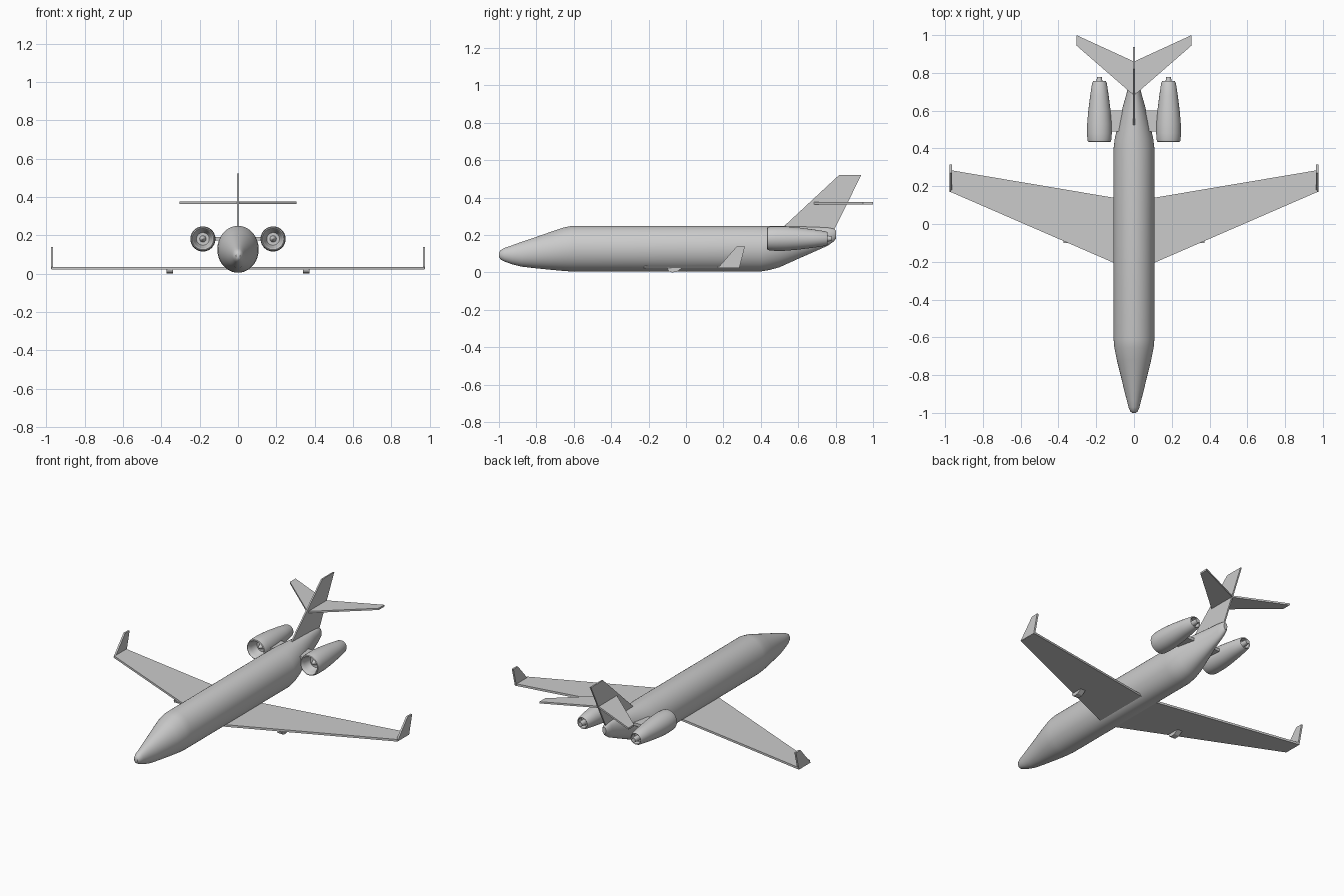
import bpy, bmesh, math
from mathutils import Vector


def finish(name, bm, mirror=False, smooth=True):
    bmesh.ops.remove_doubles(bm, verts=bm.verts, dist=1e-5)
    bmesh.ops.recalc_face_normals(bm, faces=bm.faces)
    me = bpy.data.meshes.new(name)
    bm.to_mesh(me)
    bm.free()
    ob = bpy.data.objects.new(name, me)
    bpy.context.collection.objects.link(ob)
    if mirror:
        ob.modifiers.new("Mirror", 'MIRROR').use_mirror_merge = False
    if smooth:
        bpy.ops.object.select_all(action='DESELECT')
        ob.select_set(True)
        bpy.context.view_layer.objects.active = ob
        bpy.ops.object.shade_smooth_by_angle(angle=math.radians(35))
    return ob


def loft(name, stations, seg=48, mirror=False):
    """Ellipse sections along y: (y, centre x, half width, z bottom, z top)."""
    bm = bmesh.new()
    rings = []
    for y, cx, w, lo, hi in stations:
        cz, h = (lo + hi) / 2, (hi - lo) / 2
        rings.append([bm.verts.new((cx + w * math.cos(a), y, cz + h * math.sin(a)))
                      for a in (2 * math.pi * i / seg for i in range(seg))])
    for a, b in zip(rings, rings[1:]):
        for i in range(seg):
            j = (i + 1) % seg
            bm.faces.new((a[i], a[j], b[j], b[i]))
    bm.faces.new(rings[0])
    bm.faces.new(rings[-1])
    return finish(name, bm, mirror)


def plate(name, points, thickness, mirror=False):
    """Flat panel from an outline, thickened along its own normal axis."""
    bm = bmesh.new()
    face = bm.faces.new([bm.verts.new(p) for p in points])
    face.normal_update()
    n = face.normal.copy()
    bmesh.ops.translate(bm, verts=bm.verts, vec=-n * thickness / 2)
    ext = bmesh.ops.extrude_face_region(bm, geom=[face], use_keep_orig=True)
    top = [v for v in ext['geom'] if isinstance(v, bmesh.types.BMVert)]
    bmesh.ops.translate(bm, verts=top, vec=n * thickness)
    return finish(name, bm, mirror, smooth=False)


# Fuselage with pointed nose and upswept tail
loft("fuselage", [
    (-1.00, 0, 0.010, 0.083, 0.105), (-0.992, 0, 0.020, 0.070, 0.119),
    (-0.97, 0, 0.029, 0.058, 0.131), (-0.93, 0, 0.039, 0.044, 0.145),
    (-0.88, 0, 0.052, 0.031, 0.163), (-0.80, 0, 0.071, 0.022, 0.190),
    (-0.72, 0, 0.091, 0.014, 0.218), (-0.655, 0, 0.104, 0.008, 0.240),
    (-0.61, 0, 0.108, 0.005, 0.249), (0.40, 0, 0.108, 0.005, 0.249),
    (0.45, 0, 0.102, 0.014, 0.249), (0.50, 0, 0.091, 0.028, 0.248),
    (0.60, 0, 0.065, 0.073, 0.246), (0.70, 0, 0.037, 0.117, 0.243),
    (0.76, 0, 0.026, 0.144, 0.240), (0.79, 0, 0.020, 0.166, 0.234),
    (0.802, 0, 0.012, 0.180, 0.224)])

# Swept wings, upturned winglets and small under-wing fairings
plate("wing", [(0, -0.252, 0.029), (0.972, 0.17, 0.029),
               (0.972, 0.285, 0.029), (0, 0.121, 0.029)], 0.013, True)
plate("winglet", [(0.97, 0.17, 0.023), (0.97, 0.285, 0.023),
                  (0.97, 0.315, 0.138), (0.97, 0.27, 0.138)], 0.011, True)
plate("wing_fairing", [(0.355, -0.10, 0.024), (0.355, -0.095, 0.008),
                       (0.355, -0.075, 0.0), (0.355, -0.05, 0.003),
                       (0.355, -0.02, 0.024)], 0.034, True)

# Tail fin and swept tailplane
plate("tail_fin", [(0, 0.50, 0.225), (0, 0.525, 0.248), (0, 0.82, 0.522),
                   (0, 0.938, 0.522), (0, 0.785, 0.215)], 0.009)
plate("tailplane", [(0, 0.68, 0.37), (0.305, 0.945, 0.37), (0.305, 1.0, 0.37),
                    (0, 0.86, 0.37), (-0.305, 1.0, 0.37), (-0.305, 0.945, 0.37)], 0.011)

# Engines: intake spinner, fan face, nacelle shell and exhaust in one profile
EX, EZ = 0.183, 0.181
profile = [(0.462, 0.001), (0.475, 0.010), (0.495, 0.017), (0.495, 0.033),
           (0.480, 0.040), (0.455, 0.046), (0.440, 0.051), (0.434, 0.056),
           (0.437, 0.061), (0.450, 0.064), (0.480, 0.0655), (0.53, 0.065),
           (0.60, 0.059), (0.68, 0.049), (0.745, 0.039), (0.756, 0.034),
           (0.752, 0.030), (0.725, 0.028), (0.725, 0.017), (0.755, 0.016),
           (0.777, 0.013), (0.777, 0.001)]
loft("engine", [(y, EX, r, EZ - r, EZ + r) for y, r in profile], 40, True)

# Pylons joining engines to the fuselage
plate("engine_pylon", [(0.03, 0.49, 0.182), (0.145, 0.49, 0.182),
                       (0.145, 0.60, 0.182), (0.03, 0.60, 0.182)], 0.018, True)
